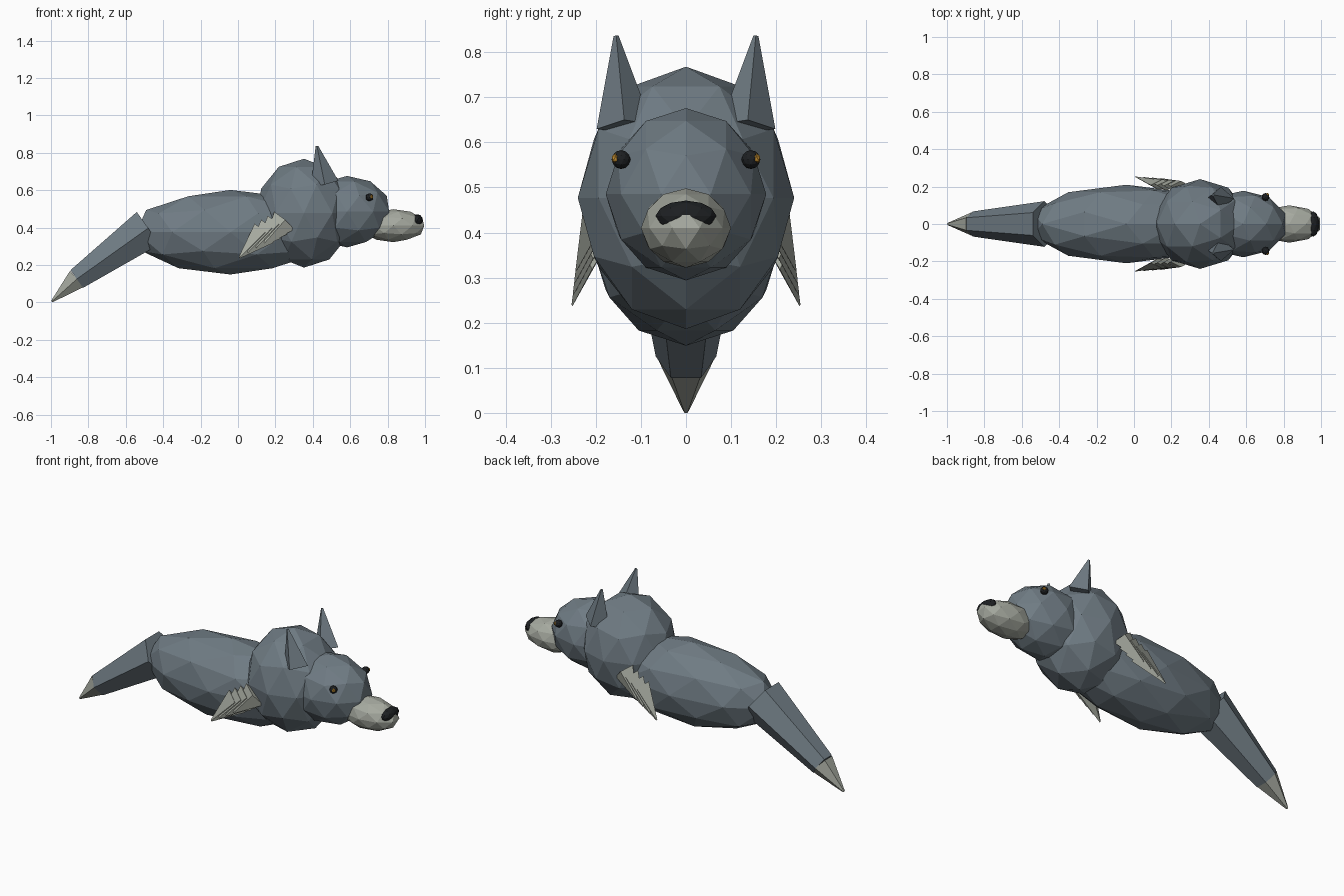
import bpy, bmesh, math
from mathutils import Vector

if "Cube" in bpy.data.objects:
    bpy.data.objects.remove(bpy.data.objects["Cube"])


def material(name, rgb):
    m = bpy.data.materials.new(name)
    m.diffuse_color = (*rgb, 1)
    m.use_nodes = True
    m.node_tree.nodes["Principled BSDF"].inputs["Base Color"].default_value = m.diffuse_color
    return m


COAT = material("slate_coat", (0.16, 0.20, 0.23))
PALE = material("pale_fur", (0.38, 0.40, 0.35))
DARK = material("dark", (0.012, 0.014, 0.016))
AMBER = material("amber", (0.55, 0.27, 0.03))


def finish(bm, name, mat):
    bmesh.ops.recalc_face_normals(bm, faces=bm.faces)
    me = bpy.data.meshes.new(name)
    bm.to_mesh(me)
    bm.free()
    me.materials.append(mat)
    ob = bpy.data.objects.new(name, me)
    bpy.context.collection.objects.link(ob)
    return ob


def ball(name, centre, radii, mat, sub=2, turn=0):
    bm = bmesh.new()
    bmesh.ops.create_icosphere(bm, subdivisions=sub, radius=1)
    c, s = math.cos(turn), math.sin(turn)
    for v in bm.verts:
        x, y, z = v.co
        x, y = c * x - s * y, s * x + c * y
        v.co = Vector(centre) + Vector((x * radii[0], y * radii[1], z * radii[2]))
    return finish(bm, name, mat)


def spike(name, start, end, r1, r2, sides, mat, flat=1.0):
    """Tapered prism from start to end; flat scales its width along y."""
    a, b = Vector(start), Vector(end)
    d = (b - a).normalized()
    u = (Vector((0, 1, 0)) - d * d.y).normalized()
    w = d.cross(u)
    bm = bmesh.new()
    rings = []
    for p, r in ((a, r1), (b, r2)):
        rings.append([bm.verts.new(p + u * r * flat * math.cos(t) + w * r * math.sin(t))
                      for t in (2 * math.pi * i / sides for i in range(sides))])
    lo, hi = rings
    for i in range(sides):
        j = (i + 1) % sides
        bm.faces.new((lo[i], lo[j], hi[j], hi[i]))
    bm.faces.new(lo)
    bm.faces.new(hi)
    return finish(bm, name, mat)


# Torso, ruff, head and muzzle
ball("body", (-0.04, 0, 0.375), (0.53, 0.21, 0.226), COAT)
ball("ruff", (0.353, 0, 0.477), (0.257, 0.24, 0.291), COAT, turn=math.pi)
ball("head", (0.583, 0, 0.485), (0.237, 0.178, 0.191), COAT)
ball("muzzle", (0.83, 0, 0.41), (0.174, 0.1, 0.088), PALE)
ball("nose", (0.958, 0, 0.437), (0.032, 0.068, 0.034), DARK)

# Tail with a pale tip
spike("tail", (-0.48, 0, 0.397), (-0.862, 0, 0.125), 0.122, 0.067, 6, COAT)
spike("tail_tip", (-0.86, 0, 0.126), (-0.996, 0, 0.004), 0.066, 0.006, 6, PALE)

for side, s in (("left", 1), ("right", -1)):
    # Eyes
    ball("eye_" + side, (0.703, s * 0.144, 0.562), (0.021, 0.021, 0.021), DARK)
    ball("iris_" + side, (0.712, s * 0.156, 0.564), (0.012, 0.010, 0.012), AMBER, sub=1)

    # Ears with a pale lining
    spike("ear_" + side, (0.463, s * 0.137, 0.635), (0.422, s * 0.155, 0.836),
          0.075, 0.007, 4, COAT, flat=0.82)
    spike("ear_lining_" + side, (0.474, s * 0.138, 0.645), (0.434, s * 0.154, 0.803),
          0.058, 0.006, 4, PALE, flat=0.6)

    # Overlapping shoulder tufts
    for i in range(4):
        dx, dz = 0.045 * i, 0.026 * i
        spike(f"shoulder_tuft_{side}_{i + 1}",
              (0.14 + dx * 0.8, s * (0.208 - 0.002 * i), 0.37 + dz * 0.85),
              (0.008 + dx, s * (0.252 - 0.003 * i), 0.24 + dz),
              0.072, 0.005, 4, PALE, flat=0.4)
